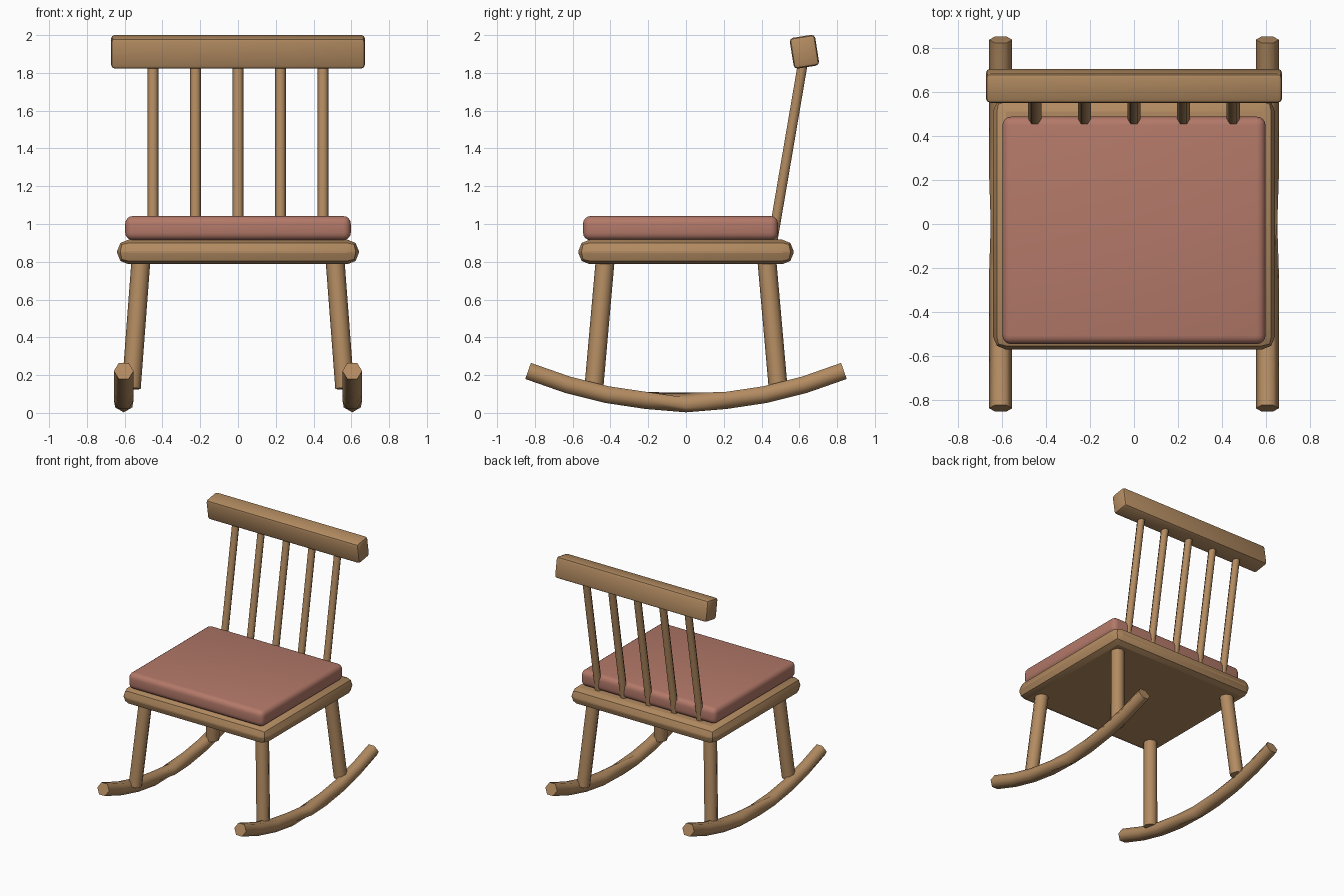
import bpy, bmesh
from math import pi, cos, sin, radians
from mathutils import Vector

if "Cube" in bpy.data.objects:
    bpy.data.objects.remove(bpy.data.objects["Cube"])


def material(name, rgb):
    m = bpy.data.materials.new(name)
    m.diffuse_color = (*rgb, 1)
    m.use_nodes = True
    m.node_tree.nodes["Principled BSDF"].inputs["Base Color"].default_value = m.diffuse_color
    return m


WOOD = material("wood", (0.45, 0.26, 0.12))
FABRIC = material("cushion_fabric", (0.45, 0.19, 0.14))


def finish(name, bm, mat, angle):
    bmesh.ops.recalc_face_normals(bm, faces=bm.faces)
    me = bpy.data.meshes.new(name)
    bm.to_mesh(me)
    bm.free()
    me.materials.append(mat)
    ob = bpy.data.objects.new(name, me)
    bpy.context.collection.objects.link(ob)
    bpy.ops.object.select_all(action='DESELECT')
    ob.select_set(True)
    bpy.context.view_layer.objects.active = ob
    bpy.ops.object.shade_smooth_by_angle(angle=radians(angle))
    return ob


def rounded_box(name, centre, size, bevel, segments, mat, tilt=0, angle=30):
    bm = bmesh.new()
    bmesh.ops.create_cube(bm, size=1)
    bmesh.ops.scale(bm, vec=size, verts=bm.verts)
    bmesh.ops.bevel(bm, geom=bm.edges[:], offset=bevel, segments=segments,
                    profile=0.5, affect='EDGES')
    ob = finish(name, bm, mat, angle)
    ob.location = centre
    ob.rotation_euler.x = tilt
    return ob


def tube(name, path, radius, sides=6, twists=None, angle=62):
    """Sweep a polygon along a path; corners start on the x axis."""
    bm = bmesh.new()
    pts = [Vector(p) for p in path]
    rings = []
    for i, p in enumerate(pts):
        t = (pts[min(i + 1, len(pts) - 1)] - pts[max(i - 1, 0)]).normalized()
        u = (Vector((1, 0, 0)) - t * t.x).normalized()
        v = t.cross(u)
        a0 = twists[i] if twists else 0
        rings.append([bm.verts.new(p + radius * (u * cos(a0 + 2 * pi * k / sides)
                                                 + v * sin(a0 + 2 * pi * k / sides)))
                      for k in range(sides)])
    for a, b in zip(rings, rings[1:]):
        for k in range(sides):
            j = (k + 1) % sides
            bm.faces.new((a[k], a[j], b[j], b[k]))
    bm.faces.new(rings[0])
    bm.faces.new(rings[-1])
    return finish(name, bm, WOOD, angle)


# Seat, cushion and top rail
rounded_box("seat", (0, 0, 0.852), (1.28, 1.14, 0.13), 0.06, 2, WOOD, angle=20)
rounded_box("cushion", (0, -0.029, 0.978), (1.194, 1.032, 0.128), 0.04, 4, FABRIC)
rounded_box("top_rail", (0, 0.627, 1.912), (1.344, 0.136, 0.165), 0.02, 2, WOOD,
            tilt=radians(9))

# Leaning back spindles
for i in range(5):
    x = -0.45 + 0.225 * i
    tube(f"spindle_{i + 1}", [(x, 0.458, 0.91), (x, 0.62, 1.86)], 0.03)

for side, s in (("left", -1), ("right", 1)):
    # Splayed legs
    for end, e in (("front", -1), ("back", 1)):
        tube(f"{end}_leg_{side}", [(s * 0.565, e * 0.488, 0.13),
                                   (s * 0.513, e * 0.427, 0.82)], 0.05, sides=8)
    # Curved rocker, its hexagon section turned half a side at the middle
    n = 8
    path = []
    for i in range(n + 1):
        f = 2 * i / n - 1
        path.append((s * 0.605, 0.836 * f, 0.055 + 0.167 * f * f))
    tube(f"rocker_{side}", path, 0.052,
         twists=[pi / 6 if i == n // 2 else 0 for i in range(n + 1)])
